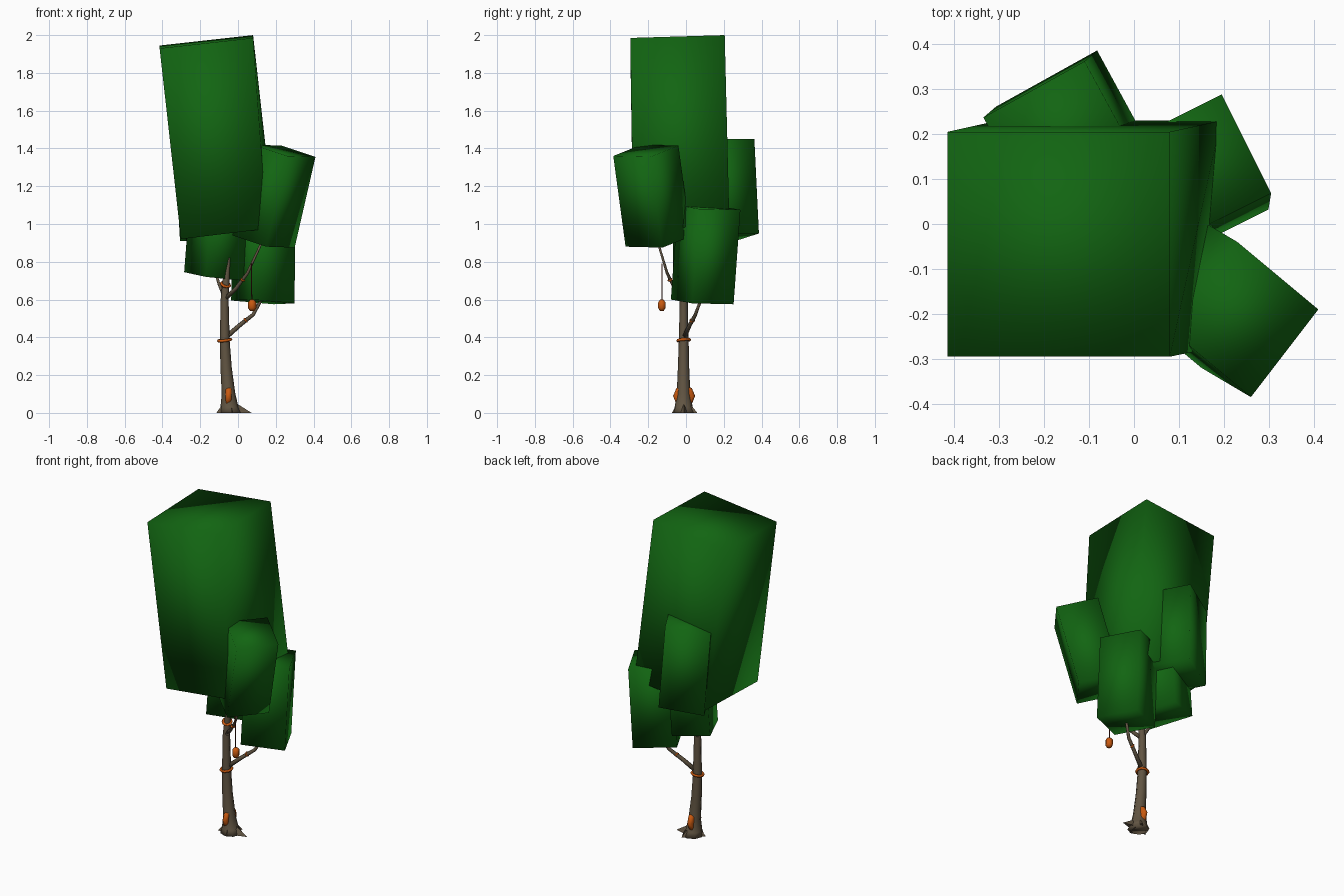
import bpy, bmesh, math
from mathutils import Vector

if "Cube" in bpy.data.objects:
    bpy.data.objects.remove(bpy.data.objects["Cube"])


def material(name, color):
    m = bpy.data.materials.new(name)
    m.diffuse_color = (*color, 1)
    m.use_nodes = True
    m.node_tree.nodes["Principled BSDF"].inputs["Base Color"].default_value = m.diffuse_color
    return m


LEAF = material("leaf_green", (0.006, 0.13, 0.006))
BARK = material("bark_brown", (0.12, 0.09, 0.055))
ORANGE = material("bright_orange", (0.58, 0.10, 0.005))
CORD = material("cord_red_brown", (0.13, 0.02, 0.01))


def finish(name, bm, mat, smooth=True):
    bmesh.ops.recalc_face_normals(bm, faces=bm.faces)
    for f in bm.faces:
        f.smooth = smooth
    me = bpy.data.meshes.new(name)
    bm.to_mesh(me)
    bm.free()
    me.materials.append(mat)
    ob = bpy.data.objects.new(name, me)
    bpy.context.collection.objects.link(ob)
    return ob


def leaf_block(name, corner, u, v, drop, nudge=None):
    """Slanted box from a top corner, two top edges and a downward edge."""
    bm = bmesh.new()
    c, u, v, drop = map(Vector, (corner, u, v, drop))
    top = [bm.verts.new(p) for p in (c, c + u, c + u + v, c + v)]
    low = [bm.verts.new(t.co + drop) for t in top]
    if nudge:
        low[nudge[0]].co += Vector(nudge[1])
    bm.faces.new(top)
    bm.faces.new(low)
    for i in range(4):
        j = (i + 1) % 4
        bm.faces.new((top[i], top[j], low[j], low[i]))
    return finish(name, bm, LEAF)


def tube(name, points, radii, mat, sides=7, flat=False):
    """Tapered tube along a path; flat keeps every ring level."""
    bm = bmesh.new()
    pts = [Vector(p) for p in points]
    rings = []
    for i, (p, r) in enumerate(zip(pts, radii)):
        way = pts[min(i + 1, len(pts) - 1)] - pts[max(i - 1, 0)]
        if flat:
            way = Vector((0, 0, 1))
        q = way.to_track_quat('Z', 'Y')
        rings.append([bm.verts.new(p + q @ Vector(
            (r * math.cos(a), r * math.sin(a), 0)))
            for a in [math.tau * k / sides for k in range(sides)]])
    for a, b in zip(rings, rings[1:]):
        for k in range(sides):
            n = (k + 1) % sides
            bm.faces.new((a[k], a[n], b[n], b[k]))
    bm.faces.new(rings[0])
    bm.faces.new(rings[-1])
    return finish(name, bm, mat)


def band(name, loc, major, minor, rot):
    bpy.ops.mesh.primitive_torus_add(major_segments=10, minor_segments=5,
                                     major_radius=major, minor_radius=minor,
                                     location=loc, rotation=rot)
    ob = bpy.context.object
    ob.name = name
    ob.data.materials.append(ORANGE)
    bpy.ops.object.shade_smooth()


# Foliage blocks
leaf_block("main_foliage", (-0.415, -0.295, 1.93), (0.495, 0, 0.055),
           (0, 0.50, 0.015), (0.113, 0.025, -1.01), (1, (-0.04, -0.01, 0)))
leaf_block("front_right_foliage", (0.41, -0.19, 1.355), (-0.15, -0.195, 0.005),
           (-0.18, 0.15, 0.06), (-0.11, 0.065, -0.48))
leaf_block("right_low_foliage", (0.195, 0.288, 1.075), (0.11, -0.22, 0.005),
           (-0.225, -0.112, 0.02), (-0.006, -0.036, -0.50))
leaf_block("back_foliage", (-0.11, 0.362, 1.45), (-0.225, -0.125, -0.04),
           (0.12, -0.22, 0), (0.028, 0.024, -0.50))
leaf_block("left_low_foliage", (-0.25, 0.17, 1.20), (0.115, -0.24, -0.025),
           (0.20, 0.09, -0.02), (-0.035, 0, -0.455))

# Trunk with flared foot and roots
tube("trunk",
     [(-0.04, -0.01, 0), (-0.045, -0.012, 0.03), (-0.05, -0.013, 0.10),
      (-0.063, -0.013, 0.24), (-0.07, -0.012, 0.38), (-0.071, -0.012, 0.60),
      (-0.06, -0.01, 0.74), (-0.04, -0.008, 0.89)],
     [0.062, 0.048, 0.036, 0.030, 0.026, 0.021, 0.017, 0.005],
     BARK, 8, True)
for i, (x, y) in enumerate([(0.072, -0.01), (-0.115, -0.03),
                            (-0.01, 0.06), (-0.03, -0.075)]):
    bm = bmesh.new()
    d = Vector((x + 0.045, y + 0.012, 0)).normalized()
    s = Vector((-d.y, d.x, 0)) * 0.035
    mid = Vector((-0.045, -0.012, 0))
    vs = [bm.verts.new(p) for p in
          (mid + s, mid - s, Vector((x, y, 0)), mid + d * 0.03 + Vector((0, 0, 0.055)))]
    for f in ((0, 1, 2), (0, 1, 3), (1, 2, 3), (0, 2, 3)):
        bm.faces.new([vs[k] for k in f])
    finish(f"root_{i + 1}", bm, BARK, False)

# Branches reaching into the foliage
tube("right_branch", [(-0.065, -0.01, 0.40), (0.01, 0.02, 0.465),
                      (0.08, 0.05, 0.52), (0.14, 0.09, 0.63)],
     [0.014, 0.012, 0.010, 0.007], BARK, 6)
tube("front_branch", [(-0.07, -0.012, 0.60), (-0.01, -0.06, 0.66),
                      (0.05, -0.10, 0.74), (0.12, -0.145, 0.89)],
     [0.012, 0.010, 0.008, 0.006], BARK, 6)
tube("left_branch", [(-0.07, -0.01, 0.61), (-0.10, 0.03, 0.68), (-0.13, 0.07, 0.78)],
     [0.010, 0.008, 0.006], BARK, 6)

# Orange bands round trunk and branches
band("trunk_band", (-0.071, -0.012, 0.385), 0.033, 0.008, (0.08, -0.12, 0))
band("upper_band", (-0.066, -0.012, 0.68), 0.023, 0.008, (0.5, 0.3, 0))
band("right_branch_band", (0.04, 0.033, 0.49), 0.010, 0.005, (0.4, 0.9, 0.4))
band("front_branch_band", (0.025, -0.085, 0.705), 0.009, 0.005, (0.5, 0.6, 0))

# Flat fungus disc through the trunk foot
tube("foot_fungus", [(-0.066, -0.01, 0.09), (-0.058, -0.01, 0.09),
                     (-0.042, -0.01, 0.088), (-0.034, -0.01, 0.088)],
     [0.045, 0.058, 0.058, 0.045], ORANGE, 8)

# Hanging lantern on a cord
tube("lantern_cord", [(0.07, -0.127, 0.79), (0.073, -0.128, 0.59)],
     [0.003, 0.003], CORD, 5)
tube("lantern", [(0.075, -0.128, 0.54), (0.075, -0.128, 0.555),
                 (0.075, -0.128, 0.585), (0.075, -0.128, 0.60)],
     [0.012, 0.022, 0.022, 0.010], ORANGE, 6, True)
